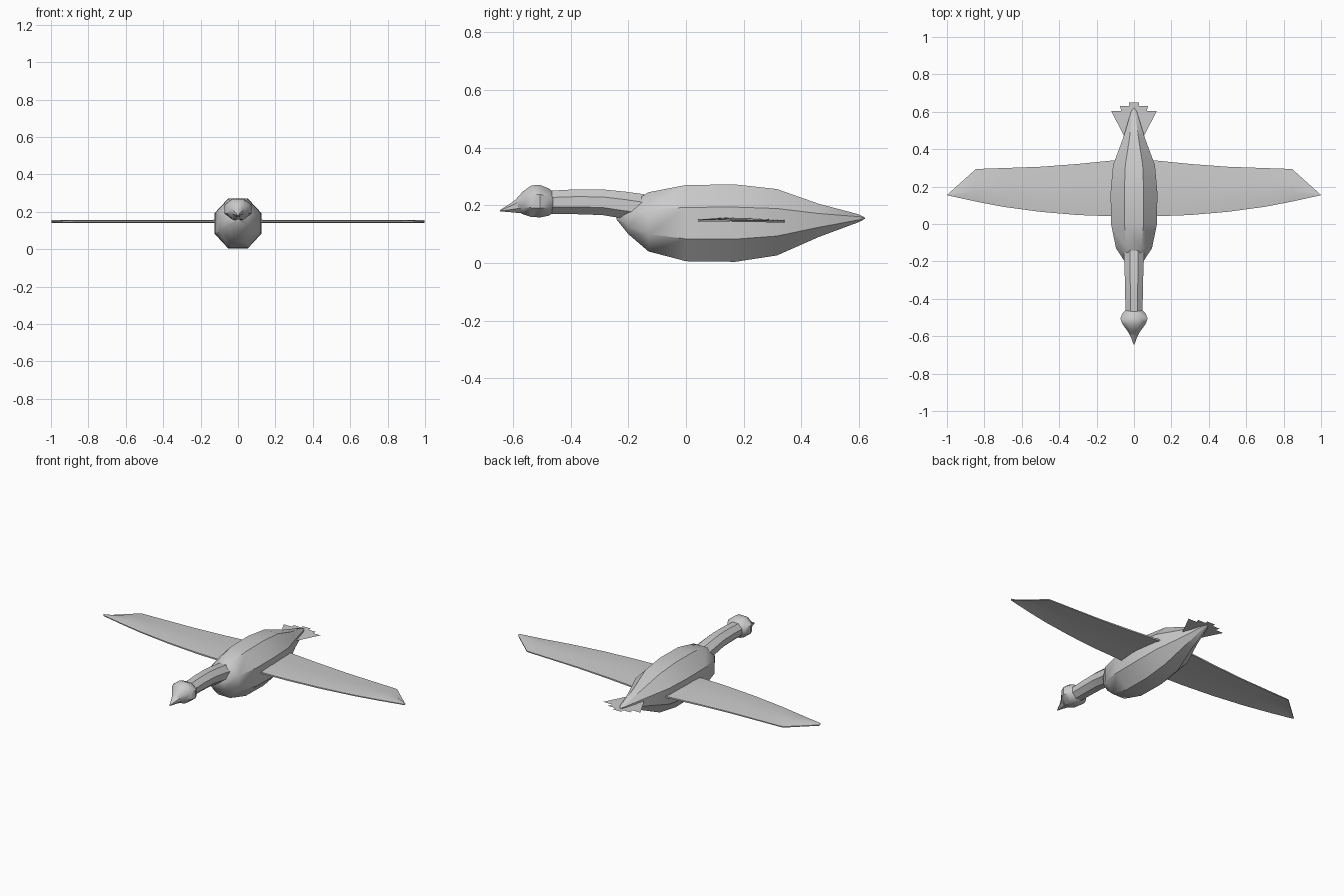
import bpy, bmesh, math

if "Cube" in bpy.data.objects:
    bpy.data.objects.remove(bpy.data.objects["Cube"])


def finish(name, bm, smooth=True):
    bmesh.ops.recalc_face_normals(bm, faces=bm.faces)
    me = bpy.data.meshes.new(name)
    bm.to_mesh(me)
    bm.free()
    ob = bpy.data.objects.new(name, me)
    bpy.context.collection.objects.link(ob)
    if smooth:
        bpy.ops.object.select_all(action='DESELECT')
        ob.select_set(True)
        bpy.context.view_layer.objects.active = ob
        bpy.ops.object.shade_smooth_by_angle(angle=math.radians(40))
    return ob


def bridge(bm, loops):
    for a, b in zip(loops, loops[1:]):
        n = len(a)
        for i in range(n):
            j = (i + 1) % n
            bm.faces.new((a[i], a[j], b[j], b[i]))
    bm.faces.new(loops[0])
    bm.faces.new(loops[-1])


def loft(name, rings, sides=8):
    """Flat-topped rings along y: (y, bottom z, top z, half width)."""
    bm = bmesh.new()
    k = 1 / math.cos(math.pi / sides)
    loops = []
    for y, z0, z1, w in rings:
        loop = []
        for i in range(sides):
            a = 2 * math.pi * (i + 0.5) / sides
            loop.append(bm.verts.new((k * w * math.cos(a), y,
                        (z0 + z1) / 2 + k * (z1 - z0) / 2 * math.sin(a))))
        loops.append(loop)
    bridge(bm, loops)
    return finish(name, bm)


# Torso, neck, head and beak
loft("body", [(-0.24, 0.15, 0.165, 0.01), (-0.2, 0.1, 0.2, 0.05),
              (-0.13, 0.04, 0.245, 0.096), (0, 0.006, 0.27, 0.123),
              (0.17, 0.004, 0.272, 0.125), (0.315, 0.026, 0.256, 0.112),
              (0.46, 0.09, 0.205, 0.058), (0.6, 0.142, 0.168, 0.016),
              (0.62, 0.153, 0.157, 0.002)])
loft("neck", [(-0.48, 0.17, 0.25, 0.046), (-0.38, 0.169, 0.255, 0.047),
              (-0.29, 0.166, 0.255, 0.049), (-0.21, 0.153, 0.247, 0.052),
              (-0.13, 0.14, 0.236, 0.054)])
loft("head", [(-0.59, 0.182, 0.22, 0.022), (-0.565, 0.169, 0.248, 0.04),
              (-0.535, 0.159, 0.269, 0.062), (-0.505, 0.158, 0.27, 0.073),
              (-0.475, 0.164, 0.258, 0.06), (-0.46, 0.175, 0.245, 0.045)])
loft("beak", [(-0.645, 0.179, 0.183, 0.002), (-0.61, 0.176, 0.205, 0.015),
              (-0.57, 0.172, 0.235, 0.033)])

# Wings: thin cambered sections (x, leading y, trailing y, thickness)
STATIONS = [(0.08, 0.04, 0.343, 0.009), (0.3, 0.048, 0.321, 0.008),
            (0.5, 0.065, 0.306, 0.007), (0.7, 0.092, 0.299, 0.006),
            (0.845, 0.12, 0.294, 0.006), (0.996, 0.153, 0.159, 0.005)]
for label, s in (("left", 1), ("right", -1)):
    bm = bmesh.new()
    loops = []
    for x, y0, y1, t in STATIONS:
        pts = [(f, 0.147 + 0.008 * math.sin(math.pi * min(1, f * 1.2)) - 0.003 * f)
               for f in (0, 0.3, 0.65, 1)]
        loop = [(f, z + t / 2) for f, z in pts] + [(f, z - t / 2) for f, z in reversed(pts)]
        loops.append([bm.verts.new((s * x, y0 + f * (y1 - y0), z)) for f, z in loop])
    bridge(bm, loops)
    finish(label + "_wing", bm)

# Tail fan: overlapping flat feathers (root x, end inner x, end outer x, end y)
FEATHERS = [(0, -0.027, 0.027, 0.65), (0.015, 0.015, 0.075, 0.63),
            (-0.015, -0.075, -0.015, 0.63), (0.03, 0.06, 0.122, 0.605),
            (-0.03, -0.122, -0.06, 0.605)]
for i, (r, a, b, y) in enumerate(FEATHERS):
    bm = bmesh.new()
    z = 0.153 + 0.0008 * i
    bm.faces.new([bm.verts.new(p) for p in
                  ((r - 0.008, 0.44, z), (r + 0.008, 0.44, z), (b, y, z), (a, y, z))])
    finish("tail_feather_%d" % (i + 1), bm, False)
